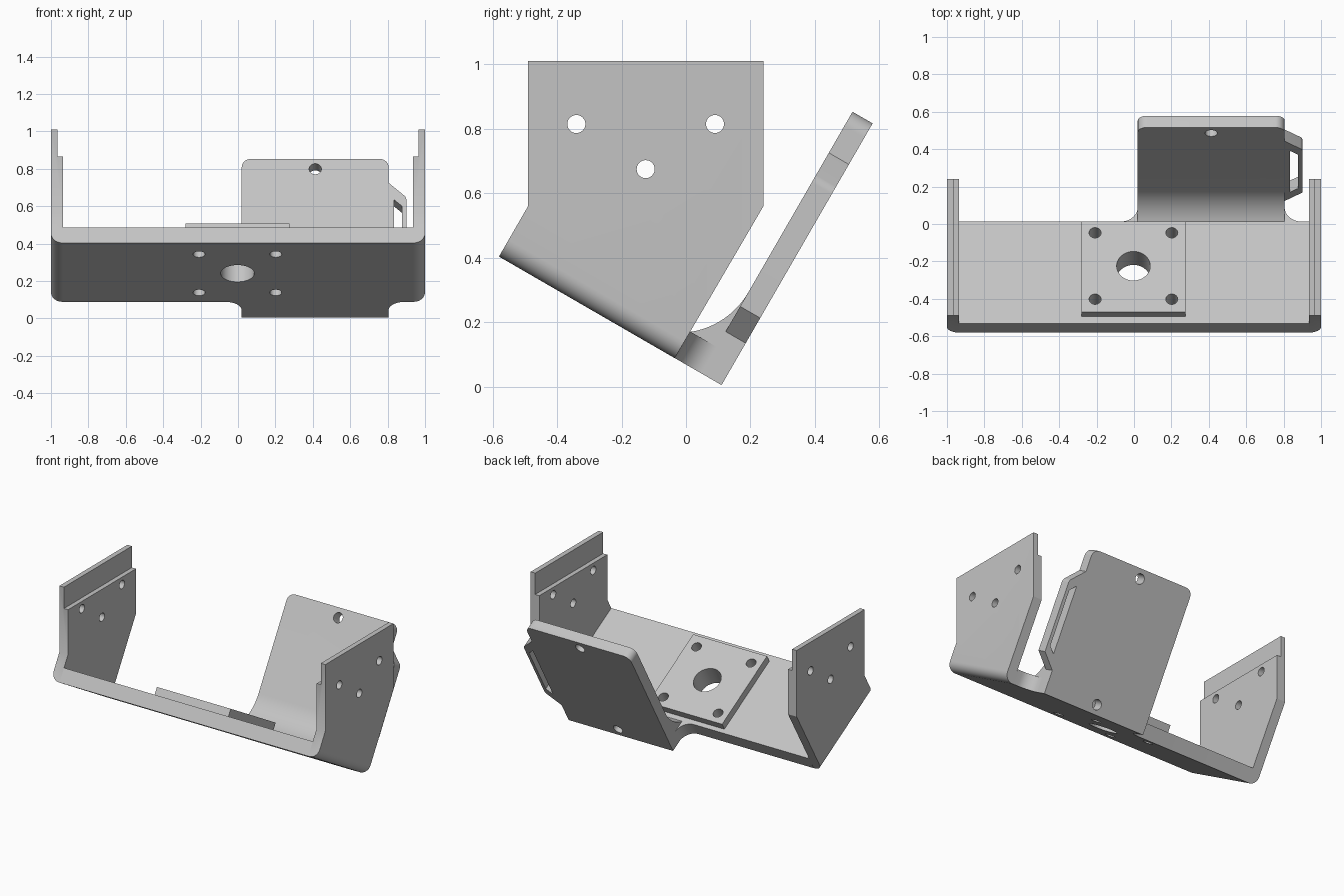
import bpy, bmesh
from math import sin, cos, pi, radians
from mathutils import Matrix

if "Cube" in bpy.data.objects:
    bpy.data.objects.remove(bpy.data.objects["Cube"])

grey = bpy.data.materials.new("plain_grey")
grey.use_nodes = True
COLOUR = (0.55, 0.55, 0.55, 1)
grey.diffuse_color = COLOUR
grey.node_tree.nodes["Principled BSDF"].inputs["Base Color"].default_value = COLOUR

# Tilted frame of the base: x across, u down the slope, h away from the slope
WORLD = Matrix.Identity(4)
TILT = Matrix.Translation((0, -0.58, 0.404)) @ Matrix.Rotation(radians(-30), 4, 'X')
X, U, H = 0, 1, 2


def arc(cx, cy, r, start, end, n=12):
    angles = [radians(start + (end - start) * i / n) for i in range(n + 1)]
    return [(cx + r * cos(a), cy + r * sin(a)) for a in angles]


def prism(name, outline, axis, low, high, frame=TILT, round_if=None, radius=0):
    """Extrude an outline along an axis; round the edges whose ends pass round_if."""
    bm = bmesh.new()

    def ring(level):
        verts = []
        for p in outline:
            co = list(p)
            co.insert(axis, level)
            verts.append(bm.verts.new(co))
        return verts
    a, b = ring(low), ring(high)
    bm.faces.new(a)
    bm.faces.new(b)
    for i in range(len(a)):
        j = (i + 1) % len(a)
        bm.faces.new((a[i], a[j], b[j], b[i]))
    bmesh.ops.recalc_face_normals(bm, faces=bm.faces)
    if round_if:
        edges = [e for e in bm.edges if all(round_if(v.co) for v in e.verts)]
        bmesh.ops.bevel(bm, geom=edges, offset=radius, segments=8,
                        profile=0.5, affect='EDGES')
    bm.transform(frame)
    mesh = bpy.data.meshes.new(name)
    bm.to_mesh(mesh)
    bm.free()
    mesh.materials.append(grey)
    obj = bpy.data.objects.new(name, mesh)
    bpy.context.collection.objects.link(obj)
    return obj


def box(x0, y0, x1, y1):
    return [(x0, y0), (x1, y0), (x1, y1), (x0, y1)]


def circle(cx, cy, r):
    return arc(cx, cy, r, 0, 360, 32)[:-1]


def cut(obj, outline, axis, low, high, frame=TILT):
    cutter = prism("cutter", outline, axis, low, high, frame)
    cutter.hide_render = True
    mod = obj.modifiers.new("cut", 'BOOLEAN')
    mod.operation, mod.solver, mod.object = 'DIFFERENCE', 'EXACT', cutter
    bpy.context.view_layer.objects.active = obj
    bpy.ops.object.modifier_apply(modifier=mod.name)
    bpy.data.objects.remove(cutter)


THICK, BACK = 0.095, 0.63          # base thickness and length
LEFT, RIGHT = 0.805, 0.02          # sides of the rear flange
INNER, OUTER, TOP = 0.725, 0.797, 0.937

# Base plate with a filleted neck at the back
base = prism("base_plate",
             [(-0.935, 0), (0.935, 0), (0.935, BACK)]
             + arc(LEFT + 0.09, BACK + 0.09, 0.09, 270, 180)
             + [(LEFT, INNER), (RIGHT, INNER)]
             + arc(RIGHT - 0.09, BACK + 0.09, 0.09, 0, -90)
             + [(-0.935, BACK)], H, 0, THICK)

# Raised square pad
pad = prism("mounting_pad", box(-0.28, 0.043, 0.275, 0.6), H, THICK, 0.145)

# Centre bore and four screw holes through pad and base
bores = [circle(-0.003, 0.327, 0.09)]
bores += [circle(-0.003 + sx * 0.205, 0.327 + su * 0.205, 0.032)
          for sx in (-1, 1) for su in (-1, 1)]
for part in (base, pad):
    for bore in bores:
        cut(part, bore, H, -0.1, 0.3)

# Side walls: rounded lower edge, thinner upper strip, three holes
wall_outline = [(-0.58, 0.404), (-0.49, 0.56), (-0.49, 1.01),
                (0.24, 1.01), (0.24, 0.56), (-0.035, 0.089)]
walls = []
for name, s in (("left_wall", 1), ("right_wall", -1)):
    wall = prism(name, wall_outline, X, s * 0.935, s, WORLD,
                 lambda co: abs(co.x) > 0.99 and co.z < 0.45, 0.06)
    cut(wall, box(-0.7, 0.865, 0.7, 1.2), X, s * 0.9, s * 0.966, WORLD)
    for y, z in ((-0.34, 0.815), (0.09, 0.815), (-0.125, 0.675)):
        cut(wall, circle(y, z, 0.028), X, s * 0.8, s * 1.1, WORLD)
    walls.append(wall)

# Rear flange with a swept inner root and rounded top corners
flange = prism("rear_flange",
               [(OUTER, 0), (OUTER, TOP), (INNER, TOP)]
               + arc(INNER - 0.25, 0.29, 0.25, 0, -51.3)
               + [(INNER, THICK), (INNER, 0)], X, RIGHT, LEFT,
               round_if=None)
# Round the two top corners with corner-shaped cutters
r = 0.05
for cx, edge, a0, a1 in ((LEFT - r, LEFT + 0.01, 90, 0), (RIGHT + r, RIGHT - 0.01, 90, 180)):
    corner = arc(cx, TOP - r, r, a0, a1)
    corner += [(edge, TOP - r), (edge, TOP + 0.01), (cx, TOP + 0.01)]
    cut(flange, corner, U, 0.6, 0.9)
# Upper through hole and lower blind hole
cut(flange, circle(0.413, 0.875, 0.033), U, 0.6, 0.9)
cut(flange, circle(0.413, 0.062, 0.033), U, INNER + 0.005, 0.9)

# Slotted strap loop on the side of the flange
loop = prism("strap_loop", [(LEFT, 0.15), (0.9, 0.24), (0.9, 0.7), (LEFT, 0.79)],
             U, INNER, OUTER, round_if=lambda co: co.x > 0.89 and co.z > 0.5, radius=0.015)
cut(loop, [(0.835, 0.245), (0.877, 0.285), (0.877, 0.645), (0.835, 0.685)], U, 0.6, 0.9)

# Smooth the round surfaces and keep the corners sharp
bpy.ops.object.select_all(action='DESELECT')
for part in [base, pad, flange, loop] + walls:
    part.select_set(True)
bpy.context.view_layer.objects.active = base
bpy.ops.object.shade_smooth_by_angle(angle=radians(30))
